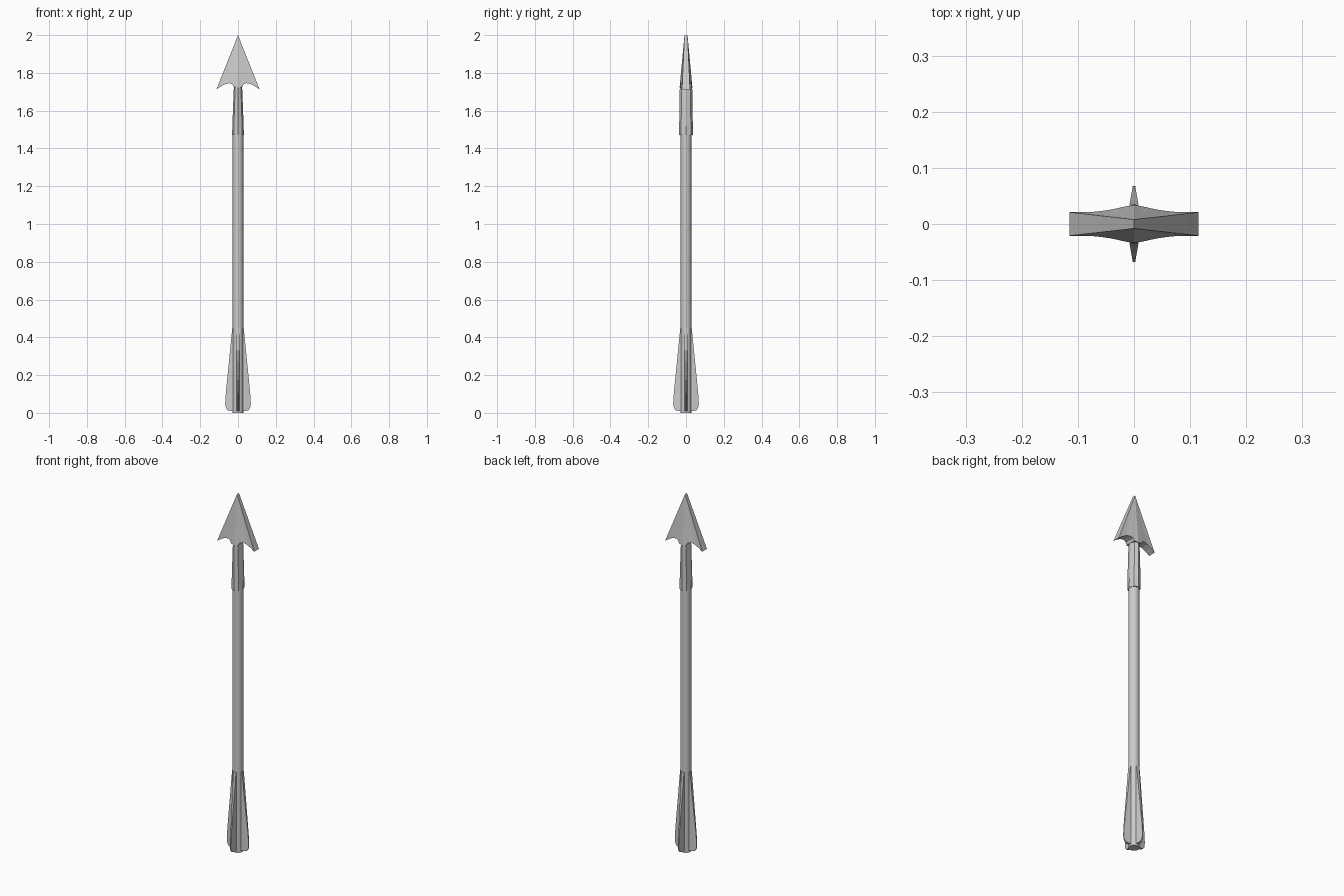
import bpy, bmesh, math
from math import cos, sin, pi

if "Cube" in bpy.data.objects:
    bpy.data.objects.remove(bpy.data.objects["Cube"])


def finish(name, bm, smooth=None):
    bmesh.ops.remove_doubles(bm, verts=bm.verts, dist=1e-5)
    bmesh.ops.recalc_face_normals(bm, faces=bm.faces)
    me = bpy.data.meshes.new(name)
    bm.to_mesh(me)
    bm.free()
    ob = bpy.data.objects.new(name, me)
    bpy.context.collection.objects.link(ob)
    if smooth:
        bpy.ops.object.select_all(action='DESELECT')
        ob.select_set(True)
        bpy.context.view_layer.objects.active = ob
        bpy.ops.object.shade_smooth_by_angle(angle=math.radians(smooth))
    return ob


def loft(name, rings, sides, smooth=None):
    """Capped tube through (z, x radius, y radius) rings."""
    bm = bmesh.new()
    loops = [[bm.verts.new((rx * cos(2 * pi * i / sides), ry * sin(2 * pi * i / sides), z))
              for i in range(sides)] for z, rx, ry in rings]
    for a, b in zip(loops, loops[1:]):
        for i in range(sides):
            j = (i + 1) % sides
            bm.faces.new((a[i], a[j], b[j], b[i]))
    bm.faces.new(loops[0])
    bm.faces.new(loops[-1])
    return finish(name, bm, smooth)


# Shaft, and the slightly wider socket that grips it
loft("shaft", [(0, 0.028, 0.028), (1.5, 0.028, 0.028)], 12, 40)
loft("socket", [(1.47, 0.031, 0.036), (1.52, 0.030, 0.036),
                (1.70, 0.023, 0.034), (1.75, 0.021, 0.030)], 8)

# Barbed head: each quarter fans from the tip to the curved lower edge (x, y, z)
lower = [(0.115, 0.021, 1.712), (0.09, 0.021, 1.729), (0.068, 0.022, 1.741),
         (0.045, 0.025, 1.746), (0.030, 0.028, 1.740), (0.022, 0.030, 1.725),
         (0, 0.034, 1.722)]
bm = bmesh.new()
for sx in (1, -1):
    walls = []
    for sy in (1, -1):
        tip = bm.verts.new((0, sy * 0.008, 2.0))
        pts = [bm.verts.new((sx * x, sy * y, z)) for x, y, z in lower]
        for a, b in zip(pts, pts[1:]):
            bm.faces.new((tip, a, b))
        walls.append([tip] + pts)
    f, k = walls
    for i in range(len(f) - 1):
        bm.faces.new((f[i], f[i + 1], k[i + 1], k[i]))
finish("arrowhead", bm)

# Four fletching fins: thick at the root, thin at the outer edge (radius, z)
edge = [(0.030, 0.45), (0.041, 0.34), (0.054, 0.21), (0.064, 0.11), (0.068, 0.05),
        (0.064, 0.025), (0.054, 0.013), (0.040, 0.010)]
for n in range(4):
    bm = bmesh.new()
    c, s = cos(n * pi / 2), sin(n * pi / 2)

    def vert(r, t, z):
        return bm.verts.new((r * c - t * s, r * s + t * c, z))

    sides = []
    for d in (1, -1):
        sides.append(([vert(0.022, d * 0.009, z) for r, z in edge],
                      [vert(r, d * (0.009 - 0.17 * (r - 0.028)), z) for r, z in edge]))
    for root, out in sides:
        for i in range(len(edge) - 1):
            bm.faces.new((root[i], root[i + 1], out[i + 1], out[i]))
    (r1, o1), (r2, o2) = sides
    for i in range(len(edge) - 1):
        bm.faces.new((o1[i], o1[i + 1], o2[i + 1], o2[i]))
    for i in (0, -1):
        bm.faces.new((r1[i], o1[i], o2[i], r2[i]))
    finish("fletching_fin_%d" % (n + 1), bm, 30)
